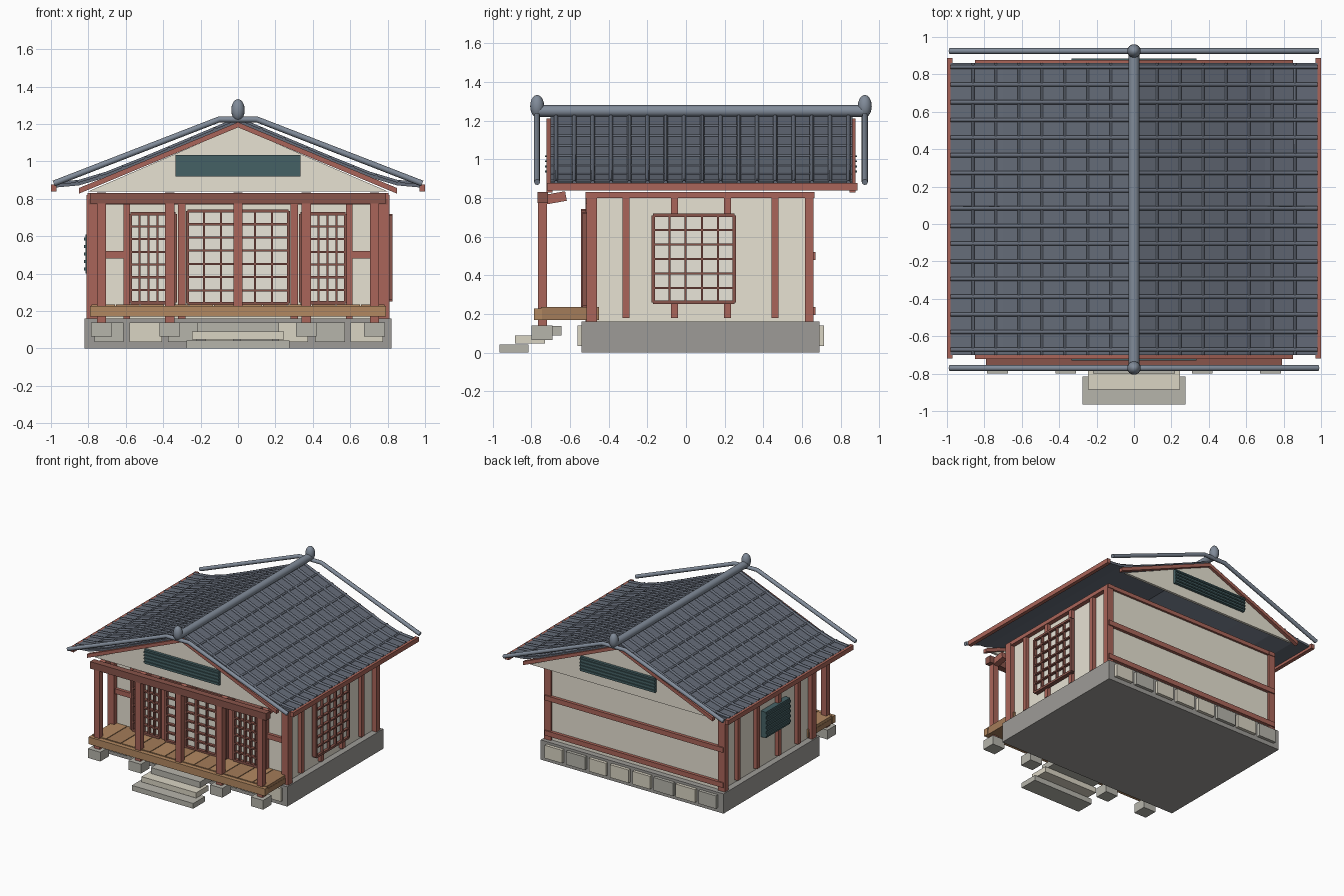
import bpy, bmesh, random
from math import radians
from mathutils import Vector

if "Cube" in bpy.data.objects:
    bpy.data.objects.remove(bpy.data.objects["Cube"])

random.seed(4)
COL = {
    "cream": (0.80, 0.76, 0.65), "paper": (0.82, 0.79, 0.70), "red": (0.40, 0.13, 0.10),
    "dark_red": (0.25, 0.09, 0.07), "wood": (0.45, 0.25, 0.12), "wood2": (0.37, 0.20, 0.10),
    "stone": (0.34, 0.33, 0.31), "stone2": (0.47, 0.46, 0.41), "stone3": (0.70, 0.66, 0.55),
    "tile": (0.13, 0.15, 0.19), "ridge": (0.22, 0.26, 0.32), "vent": (0.06, 0.12, 0.13)}


def mat(name):
    m = bpy.data.materials.get(name)
    if not m:
        m = bpy.data.materials.new(name)
        m.diffuse_color = (*COL[name], 1)
        m.use_nodes = True
        m.node_tree.nodes["Principled BSDF"].inputs["Base Color"].default_value = m.diffuse_color
    return m


def mesh(name, verts, faces, color):
    me = bpy.data.meshes.new(name)
    me.from_pydata(verts, [], faces)
    bm = bmesh.new()
    bm.from_mesh(me)
    bmesh.ops.recalc_face_normals(bm, faces=bm.faces)
    bm.to_mesh(me)
    bm.free()
    ob = bpy.data.objects.new(name, me)
    me.materials.append(mat(color))
    bpy.context.collection.objects.link(ob)
    return ob


def box(name, x, y, z, color, rx=0):
    """Box from (min, max) ranges, optionally tilted about x."""
    c = Vector(((x[0] + x[1]) / 2, (y[0] + y[1]) / 2, (z[0] + z[1]) / 2))
    v = [Vector((a, b, d)) - c for a in x for b in y for d in z]
    f = [(0, 1, 3, 2), (4, 6, 7, 5), (0, 4, 5, 1), (2, 3, 7, 6), (0, 2, 6, 4), (1, 5, 7, 3)]
    ob = mesh(name, v, f, color)
    ob.location = c
    ob.rotation_euler.x = radians(rx)
    return ob


def around(c, w):
    return (c - w / 2, c + w / 2)


def extrude_y(name, prof, y0, y1, color):
    n = len(prof)
    v = [(x, y, z) for y in (y0, y1) for x, z in prof]
    f = [tuple(range(n)), tuple(range(n, 2 * n))]
    f += [(i, (i + 1) % n, n + (i + 1) % n, n + i) for i in range(n)]
    return mesh(name, v, f, color)


def tube(name, pts, r, color, res=2):
    cu = bpy.data.curves.new(name, "CURVE")
    cu.dimensions = "3D"
    cu.bevel_depth, cu.bevel_resolution, cu.use_fill_caps = r, res, True
    sp = cu.splines.new("POLY")
    sp.points.add(len(pts) - 1)
    for p, q in zip(sp.points, pts):
        p.co = (*q, 1)
    cu.materials.append(mat(color))
    ob = bpy.data.objects.new(name, cu)
    bpy.context.collection.objects.link(ob)


def lattice(name, u, z, cols, rows, d, side=False, bar=0.011):
    """Paper screen with bars; d = (outer, inner) depth; side puts it on an x wall."""
    def put(n, a, b, dep, color):
        box(n, dep, a, b, color) if side else box(n, a, dep, b, color)
    mid = d[0] + (d[1] - d[0]) * 0.6
    put(name + "_paper", u, z, sorted((mid, d[1])), "paper")
    for i in range(cols + 1):
        w = bar * (1.6 if i in (0, cols) else 1)
        put(name + "_stile", around(u[0] + (u[1] - u[0]) * i / cols, w), z, sorted(d), "dark_red")
    for i in range(rows + 1):
        w = bar * (1.6 if i in (0, rows) else 1)
        put(name + "_rail", u, around(z[0] + (z[1] - z[0]) * i / rows, w), sorted(d), "dark_red")


# Stone base with facing stones front and back
box("foundation", (-0.82, 0.82), (-0.54, 0.69), (0, 0.16), "stone")
for y in ((-0.56, -0.53), (0.68, 0.715)):
    for i in range(8):
        box("facing_stone", around(-0.69 + i * 0.197, random.uniform(0.15, 0.18)), y,
            (0.035, 0.14), random.choice(("stone2", "stone3")))

# Steps
box("step_low", (-0.275, 0.275), (-0.966, -0.815), (0, 0.042), "stone2")
box("step_mid", (-0.245, 0.245), (-0.885, -0.73), (0.047, 0.09), "stone3")
box("step_top", (-0.22, 0.22), (-0.80, -0.645), (0.09, 0.138), "stone2")

# Porch deck, footing stones, posts and brackets
box("porch_edge", (-0.79, 0.79), (-0.785, -0.745), (0.17, 0.228), "wood")
box("porch_base", (-0.785, 0.785), (-0.75, -0.45), (0.17, 0.212), "wood2")
for i in range(12):
    box("plank", around(-0.7205 + i * 0.131, 0.125), (-0.75, -0.45), (0.21, 0.235),
        ("wood", "wood2")[i % 2])
for x in (-0.73, -0.365, 0, 0.365, 0.73):
    if x:
        box("footing", around(x, 0.11), (-0.80, -0.69), (0.065, 0.14), "stone2")
        box("footing_leg", around(x, 0.05), (-0.765, -0.72), (0.14, 0.17), "red")
    box("porch_post", around(x, 0.05), (-0.765, -0.72), (0.17, 0.80), "red")
    box("bracket", around(x, 0.05), (-0.74, -0.62), (0.775, 0.825), "red", 10)
box("porch_beam", (-0.79, 0.79), (-0.767, -0.715), (0.775, 0.832), "dark_red")

# House body
box("wall", (-0.77, 0.77), (-0.48, 0.645), (0.16, 0.83), "cream")
for s in (-1, 1):
    xs = sorted((s * 0.75, s * 0.80))
    for y in (-0.31, -0.06, 0.215, 0.46):
        box("side_post", xs, around(y, 0.036), (0.18, 0.81), "red")
    for y in ((-0.515, -0.46), (0.615, 0.66)):
        box("corner_post", sorted((s * 0.75, s * 0.81)), y, (0.16, 0.82), "red")
    box("side_beam", sorted((s * 0.75, s * 0.805)), (-0.52, 0.665), (0.80, 0.832), "red")
    # Front wall framing and side screens
    box("front_post", around(s * 0.595, 0.035), (-0.51, -0.47), (0.16, 0.81), "red")
    box("door_post", around(s * 0.30, 0.04), (-0.52, -0.47), (0.16, 0.81), "red")
    box("front_rail", sorted((s * 0.58, s * 0.79)), (-0.505, -0.47), (0.482, 0.522), "red")
    lattice("side_screen", sorted((s * 0.335, s * 0.575)), (0.245, 0.72), 5, 7, (-0.535, -0.49))
    lattice("door", sorted((s * 0.003, s * 0.27)), (0.24, 0.735), 3, 7, (-0.543, -0.50))
box("front_beam", (-0.80, 0.80), (-0.52, -0.47), (0.77, 0.832), "dark_red")
box("back_beam", (-0.80, 0.80), (0.63, 0.662), (0.80, 0.832), "red")
for z in (0.215, 0.50):
    box("back_rail", (-0.80, 0.80), (0.63, 0.67), around(z, 0.04), "red")

# Right lattice window, left louvred window
lattice("right_window", (-0.17, 0.25), (0.26, 0.71), 5, 6, (0.825, 0.79), True)
box("left_louver", (-0.815, -0.77), (-0.17, 0.14), (0.40, 0.61), "vent")
for i in range(5):
    box("louver_slat", (-0.823, -0.81), (-0.17, 0.14), around(0.425 + i * 0.04, 0.018), "vent")

# Gables with rake boards and vents
for y, d in ((-0.70, -1), (0.855, 1)):
    extrude_y("gable", [(-0.80, 0.84), (0.80, 0.84), (0, 1.185)], y - d * 0.02, y, "cream")
    ys = sorted((y - d * 0.01, y + d * 0.022))
    for s in (-1, 1):
        extrude_y("rake_board", [(0, 1.182), (s * 0.85, 0.828), (s * 0.85, 0.858), (0, 1.21)],
                  *ys, "red")
    box("gable_vent", (-0.335, 0.335), sorted((y - d * 0.01, y + d * 0.022)), (0.92, 1.035), "vent")
    for i in range(4):
        box("vent_slat", (-0.335, 0.335), sorted((y, y + d * 0.03)),
            around(0.938 + i * 0.026, 0.01), "vent")

# Curved roof sheets, tile ribs, courses and eave boards
PROF = [(0, 1.225), (0.25, 1.12), (0.5, 1.015), (0.7, 0.935), (0.85, 0.89), (0.98, 0.878)]


def roof_z(x):
    for (a, p), (b, q) in zip(PROF, PROF[1:]):
        if x <= b:
            return p + (q - p) * (x - a) / (b - a)


for s in (-1, 1):
    top = [(s * x, z) for x, z in PROF]
    extrude_y("roof", top + [(x, z - 0.018) for x, z in reversed(top)], -0.70, 0.86, "tile")
    for i in range(17):
        y = -0.672 + i * 0.0945
        tube("tile_rib", [(s * x, y, z + 0.002) for x, z in PROF], 0.011, "tile", 1)
    for i in range(1, 8):
        x = i * 0.123
        tube("tile_course", [(s * x, -0.70, roof_z(x)), (s * x, 0.86, roof_z(x))],
             0.008, "tile", 1)
    box("eave_board", sorted((s * 0.97, s * 1.0)), (-0.72, 0.887), (0.84, 0.877), "red")

# Ridge, verge tubes and finials
tube("ridge", [(0, -0.77, 1.25), (0, 0.925, 1.25)], 0.03, "ridge", 4)
for y in (-0.77, 0.925):
    tube("verge", [(-0.985, y, 0.882), (-0.1, y, 1.225), (0.1, y, 1.225), (0.985, y, 0.882)],
         0.016, "ridge", 2)
    bpy.ops.mesh.primitive_uv_sphere_add(segments=16, ring_count=10, location=(0, y, 1.275))
    ob = bpy.context.object
    ob.name = "finial"
    ob.scale = (0.036, 0.036, 0.058)
    ob.data.materials.append(mat("ridge"))
    bpy.ops.object.shade_smooth_by_angle()
